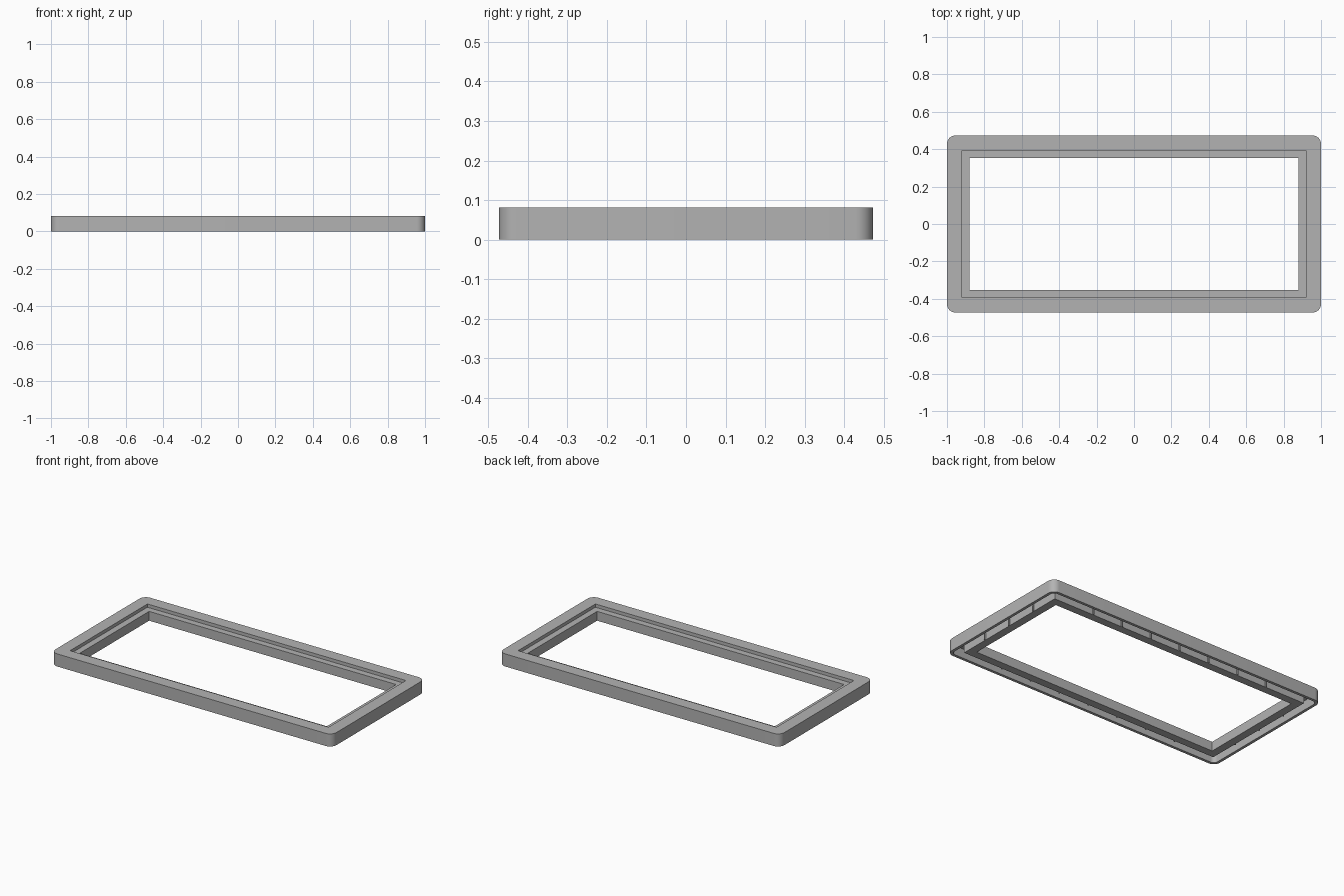
import bpy, bmesh, math

cube = bpy.data.objects.get("Cube")
if cube:
    bpy.data.objects.remove(cube, do_unlink=True)

HALF_X, HALF_Y, HEIGHT, RADIUS = 1.0, 0.473, 0.081, 0.045
LEDGE = 0.06      # height of the inner ledge and of the channel ceiling
RIM, WALL, REBATE, LIP = 0.018, 0.07, 0.08, 0.121   # insets from the outer edge

grey = bpy.data.materials.new("plain_grey")
grey.use_nodes = True
colour = (0.45, 0.45, 0.45, 1)
grey.diffuse_color = colour
grey.node_tree.nodes["Principled BSDF"].inputs["Base Color"].default_value = colour


def finish(bm, name):
    bmesh.ops.recalc_face_normals(bm, faces=bm.faces)
    mesh = bpy.data.meshes.new(name)
    bm.to_mesh(mesh)
    bm.free()
    mesh.materials.append(grey)
    obj = bpy.data.objects.new(name, mesh)
    bpy.context.collection.objects.link(obj)
    return obj


def loop(bm, inset, z, steps=8):
    """Rounded rectangle, sharp once the inset exceeds the corner radius."""
    r = max(RADIUS - inset, 0)
    verts = []
    for k, (sx, sy) in enumerate([(1, 1), (-1, 1), (-1, -1), (1, -1)]):
        for i in range(steps + 1):
            a = math.pi / 2 * (k + i / steps)
            verts.append(bm.verts.new((sx * (HALF_X - inset - r) + r * math.cos(a),
                                       sy * (HALF_Y - inset - r) + r * math.sin(a), z)))
    return verts


# Frame: one closed cross-section carried around the rectangle
section = [(0, 0), (0, HEIGHT), (REBATE, HEIGHT), (REBATE, LEDGE), (LIP, LEDGE),
           (LIP, 0), (WALL, 0), (WALL, LEDGE), (RIM, LEDGE), (RIM, 0)]
bm = bmesh.new()
loops = [loop(bm, inset, z) for inset, z in section]
for a, b in zip(loops, loops[1:] + loops[:1]):
    n = len(a)
    for i in range(n):
        j = (i + 1) % n
        bm.faces.new((a[i], a[j], b[j], b[i]))
bmesh.ops.remove_doubles(bm, verts=bm.verts, dist=1e-5)
frame = finish(bm, "frame")
bpy.context.view_layer.objects.active = frame
frame.select_set(True)
bpy.ops.object.shade_smooth_by_angle(angle=math.radians(30))

# Small fins in the channel underneath, along the inner wall
bm = bmesh.new()


def fin(x, y, sx, sy):
    made = bmesh.ops.create_cube(bm, size=1)["verts"]
    bmesh.ops.scale(bm, vec=(sx, sy, LEDGE), verts=made)
    bmesh.ops.translate(bm, vec=(x, y, LEDGE / 2), verts=made)


for side in (-1, 1):
    for i in range(-3, 4):
        fin(i * 0.215, side * (HALF_Y - WALL + 0.003), 0.008, 0.01)
    for i in (-1, 0, 1):
        fin(side * (HALF_X - WALL + 0.003), i * 0.215, 0.01, 0.008)
finish(bm, "channel_fins")
